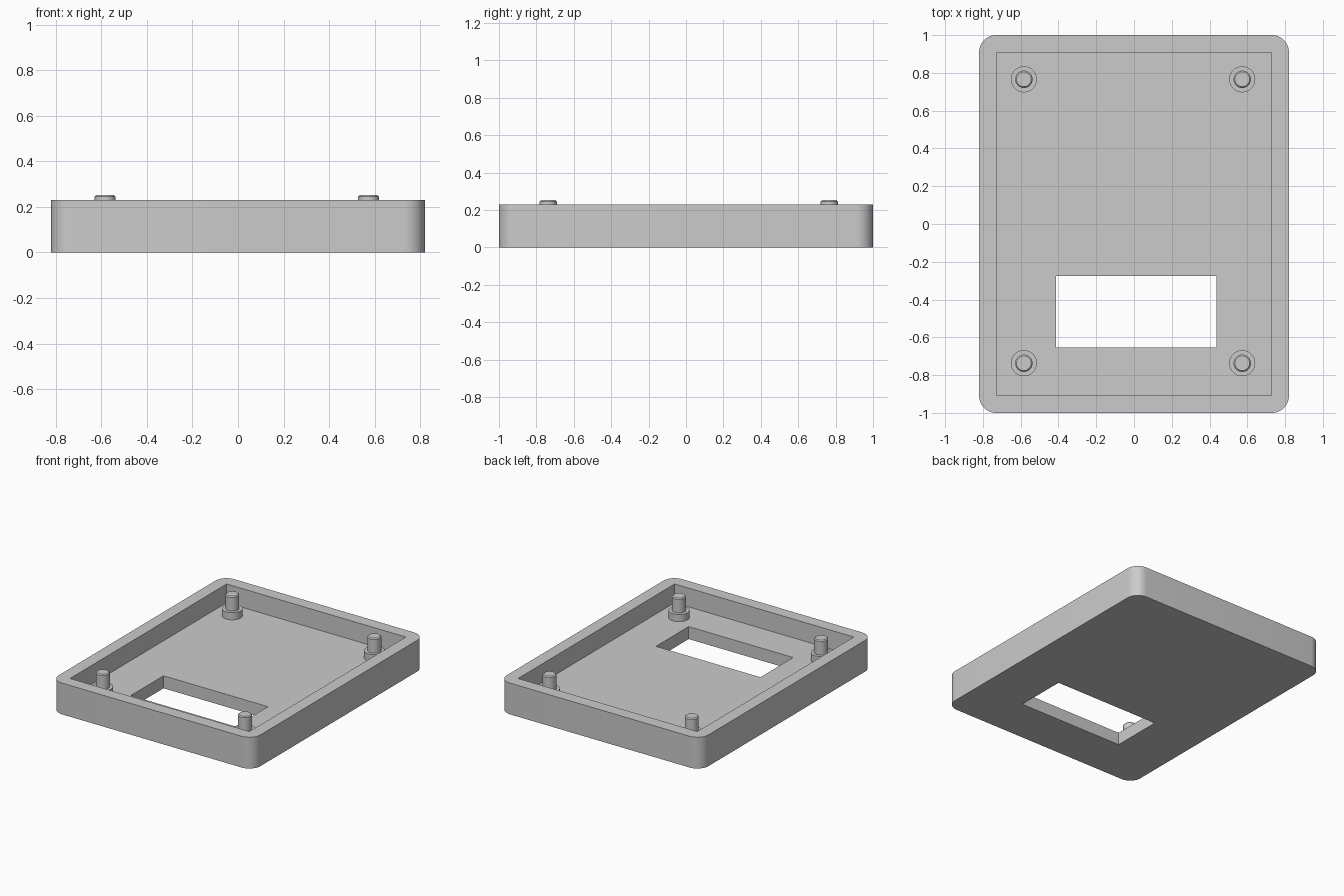
import bpy
import bmesh
from mathutils import Matrix, Vector

if "Cube" in bpy.data.objects:
    bpy.data.objects.remove(bpy.data.objects["Cube"], do_unlink=True)

# Overall sizes
HALF_X, HALF_Y = 0.82, 1.0
WALL, FLOOR, RIM = 0.091, 0.092, 0.23
BOSS_TOP, PEG_TOP = 0.145, 0.252

grey = bpy.data.materials.new("light_grey_plastic")
grey.use_nodes = True
grey.diffuse_color = (0.6, 0.6, 0.6, 1)
grey.node_tree.nodes["Principled BSDF"].inputs["Base Color"].default_value = grey.diffuse_color


def add_object(name, bm):
    bmesh.ops.recalc_face_normals(bm, faces=bm.faces)
    mesh = bpy.data.meshes.new(name)
    bm.to_mesh(mesh)
    bm.free()
    mesh.materials.append(grey)
    obj = bpy.data.objects.new(name, mesh)
    bpy.context.collection.objects.link(obj)
    return obj


def select_only(obj):
    bpy.ops.object.select_all(action="DESELECT")
    obj.select_set(True)
    bpy.context.view_layer.objects.active = obj


def box(name, low, high, corner=0):
    """Box between two points, with optional rounded upright edges."""
    low, high = Vector(low), Vector(high)
    bm = bmesh.new()
    bmesh.ops.create_cube(bm, size=1, matrix=Matrix.Translation((low + high) / 2)
                          @ Matrix.Diagonal((high - low).to_4d()))
    if corner:
        upright = [e for e in bm.edges
                   if abs(e.verts[0].co.z - e.verts[1].co.z) > 0.01]
        bmesh.ops.bevel(bm, geom=upright, offset=corner, segments=12,
                        profile=0.5, affect="EDGES")
    return add_object(name, bm)


def cylinder(name, x, y, bottom, top, radius, chamfer=0):
    """Upright cylinder with an optional chamfer around the top."""
    bm = bmesh.new()
    bmesh.ops.create_cone(bm, cap_ends=True, segments=48, radius1=radius,
                          radius2=radius, depth=top - bottom,
                          matrix=Matrix.Translation((x, y, (top + bottom) / 2)))
    if chamfer:
        rim = [e for e in bm.edges if min(v.co.z for v in e.verts) > top - 0.001]
        bmesh.ops.bevel(bm, geom=rim, offset=chamfer, segments=1, affect="EDGES")
    obj = add_object(name, bm)
    select_only(obj)
    bpy.ops.object.shade_smooth_by_angle()


# Tray with its cavity and the rectangular window through the floor
tray = box("tray", (-HALF_X, -HALF_Y, 0), (HALF_X, HALF_Y, RIM), corner=0.09)
cutters = [
    box("cavity_cutter", (WALL - HALF_X, WALL - HALF_Y, FLOOR),
        (HALF_X - WALL, HALF_Y - WALL, 0.5)),
    box("window_cutter", (-0.413, -0.655, -0.2), (0.437, -0.275, 0.4)),
]
select_only(tray)
for cutter in cutters:
    cut = tray.modifiers.new(cutter.name, "BOOLEAN")
    cut.operation = "DIFFERENCE"
    cut.solver = "EXACT"
    cut.object = cutter
    bpy.ops.object.modifier_apply(modifier=cut.name)
    bpy.data.objects.remove(cutter, do_unlink=True)
bpy.ops.object.shade_smooth_by_angle()

# Four standoffs, each a wide boss carrying a locating peg
for side, x in (("right", -0.583), ("left", 0.573)):
    for end, y in (("front", -0.737), ("back", 0.766)):
        cylinder(f"{end}_{side}_boss", x, y, FLOOR - 0.01, BOSS_TOP, 0.069)
        cylinder(f"{end}_{side}_peg", x, y, BOSS_TOP - 0.01, PEG_TOP, 0.046, 0.007)
